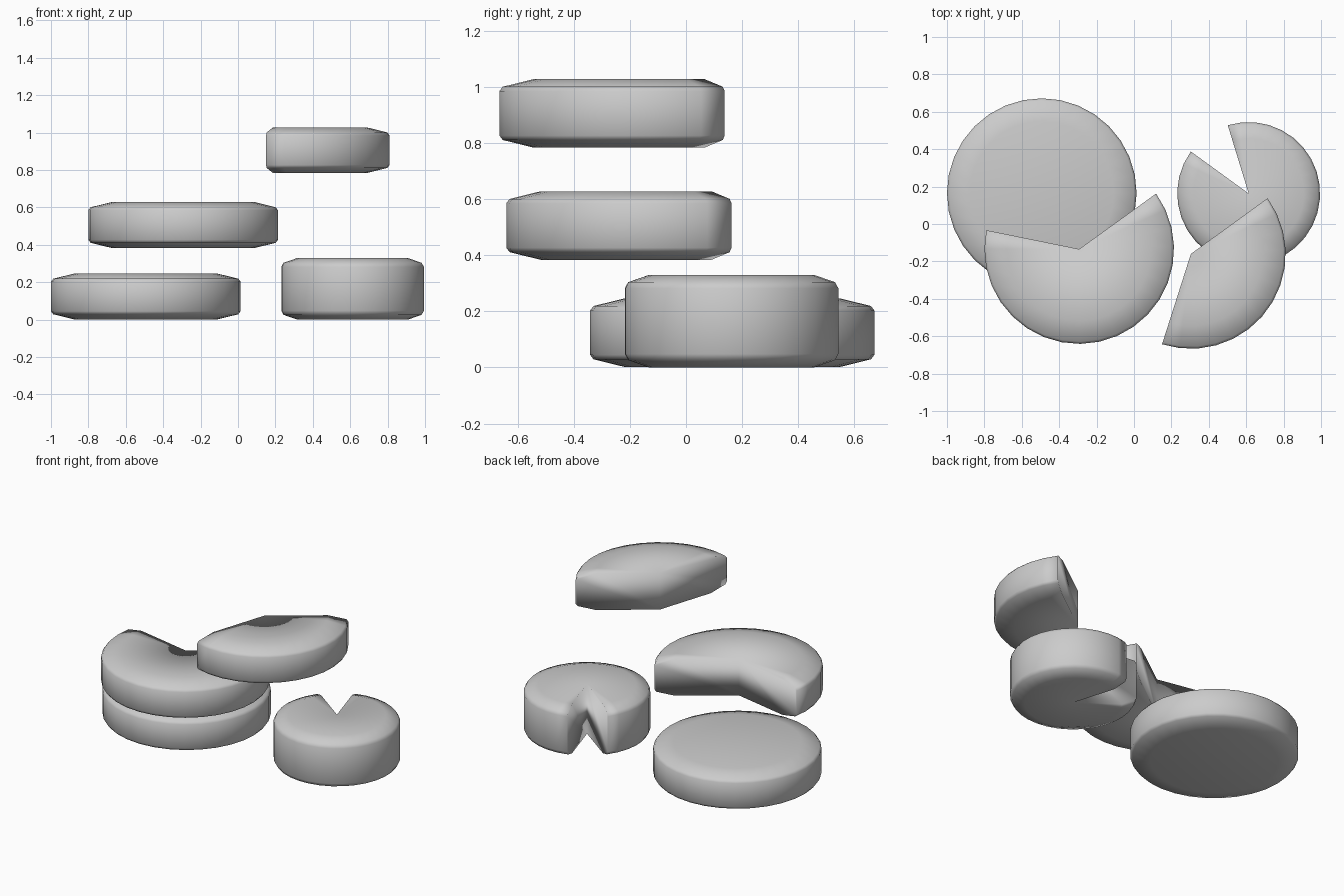
import bpy, bmesh
from math import cos, sin, radians

if "Cube" in bpy.data.objects:
    bpy.data.objects.remove(bpy.data.objects["Cube"])


def wheel(name, centre, radius, height, start=0, end=360, top=0.385, lip=0.495, drops=(0.027, 0.043)):
    """Rounded wheel spun around its axis; a partial angle leaves an open wedge."""
    full = end - start >= 360
    steps = round((end - start) / 11.25)
    h = height / 2
    upper = [(radius, h - drops[1]), (lip, h - drops[0]), (top, h)]
    profile = [(r, -z) for r, z in reversed(upper)] + upper
    bm = bmesh.new()
    low, high = bm.verts.new((0, 0, -h)), bm.verts.new((0, 0, h))
    rings = []
    for i in range(steps if full else steps + 1):
        a = radians(start + (end - start) * i / steps)
        rings.append([bm.verts.new((r * cos(a), r * sin(a), z)) for r, z in profile])
    # rim bands and the two caps
    for i in range(steps):
        a, b = rings[i], rings[(i + 1) % len(rings)]
        for j in range(len(profile) - 1):
            bm.faces.new((a[j], b[j], b[j + 1], a[j + 1]))
        bm.faces.new((low, b[0], a[0]))
        bm.faces.new((high, a[-1], b[-1]))
    # straight cut walls
    if not full:
        bm.faces.new([low] + rings[0] + [high])
        bm.faces.new([high] + rings[-1][::-1] + [low])
    bmesh.ops.recalc_face_normals(bm, faces=bm.faces)
    for f in bm.faces:
        f.smooth = True
    mesh = bpy.data.meshes.new(name)
    bm.to_mesh(mesh)
    bm.free()
    ob = bpy.data.objects.new(name, mesh)
    ob.location = centre
    bpy.context.collection.objects.link(ob)
    return ob


# whole wheel on the ground
wheel("whole_wheel", (-0.493, 0.165, 0.124), 0.507, 0.244)
# wheel with a large wedge missing, hovering above it
wheel("cut_wheel", (-0.293, -0.134, 0.506), 0.507, 0.244, 168.5, 395.8)
# highest piece, less than half a wheel
wheel("wheel_piece", (0.304, -0.16, 0.906), 0.507, 0.244, 252.3, 396)
# small tall wheel with a narrow notch
wheel("notched_wheel", (0.613, 0.163, 0.165), 0.382, 0.33, 144, 467,
      top=0.295, lip=0.37, drops=(0.026, 0.048))
